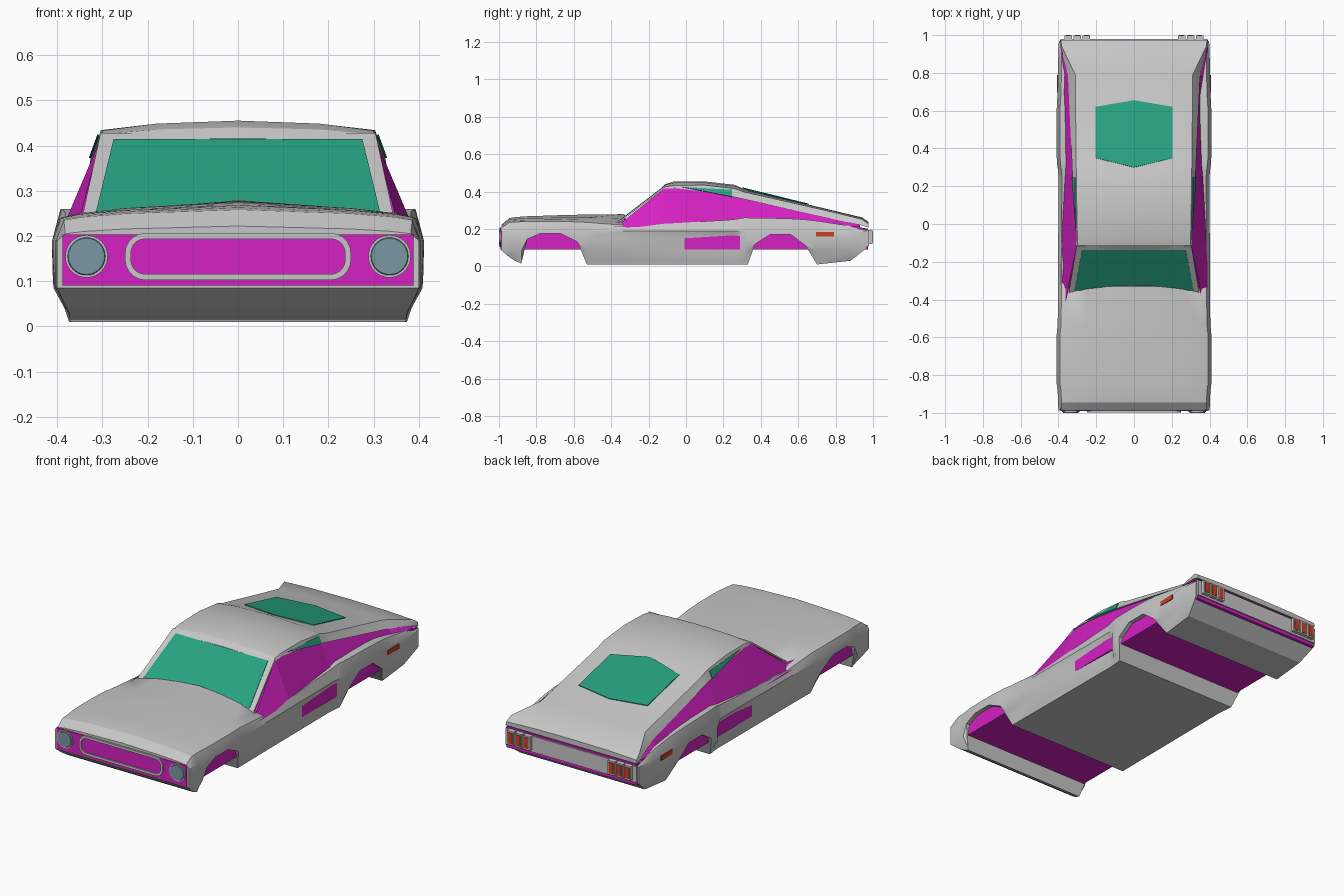
import bpy, bmesh, math
from mathutils import Matrix

if "Cube" in bpy.data.objects:
    bpy.data.objects.remove(bpy.data.objects["Cube"])


def mat(name, r, g, b):
    m = bpy.data.materials.new(name)
    m.diffuse_color = (r, g, b, 1)
    m.use_nodes = True
    m.node_tree.nodes["Principled BSDF"].inputs["Base Color"].default_value = m.diffuse_color
    return m


GREY = mat("body grey", .57, .57, .57)
MAGENTA = mat("core magenta", .66, .015, .54)
GREEN = mat("glass green", .02, .36, .22)
BLUE = mat("lamp blue grey", .19, .31, .37)
RED = mat("lamp red", .62, .05, .015)


def finish(name, bm, material, smooth=None):
    bmesh.ops.remove_doubles(bm, verts=bm.verts, dist=1e-5)
    bmesh.ops.recalc_face_normals(bm, faces=bm.faces)
    me = bpy.data.meshes.new(name)
    bm.to_mesh(me)
    bm.free()
    me.materials.append(material)
    ob = bpy.data.objects.new(name, me)
    bpy.context.collection.objects.link(ob)
    if smooth:
        bpy.ops.object.select_all(action='DESELECT')
        ob.select_set(True)
        bpy.context.view_layer.objects.active = ob
        bpy.ops.object.shade_smooth_by_angle(angle=math.radians(smooth))
    return ob


def loft(name, sections, material, smooth=None):
    """sections: list of (y, half outline from bottom centre to top centre)."""
    bm = bmesh.new()
    rings = []
    for y, half in sections:
        pts = half + [(-x, z) for x, z in half[-2:0:-1]]
        rings.append([bm.verts.new((x, y, z)) for x, z in pts])
    n = len(rings[0])
    for a, b in zip(rings, rings[1:]):
        for i in range(n):
            j = (i + 1) % n
            bm.faces.new((a[i], a[j], b[j], b[i]))
    bm.faces.new(rings[0])
    bm.faces.new(rings[-1])
    return finish(name, bm, material, smooth)


def box(name, x, y, z, material):
    bm = bmesh.new()
    bmesh.ops.create_cube(bm, size=1)
    for v in bm.verts:
        v.co = [lo + (c + .5) * (hi - lo) for c, (lo, hi) in zip(v.co, (x, y, z))]
    return finish(name, bm, material)


def plate(name, polys, material, thick=.004):
    bm = bmesh.new()
    for p in polys:
        bm.faces.new([bm.verts.new(c) for c in p])
    ob = finish(name, bm, material)
    mod = ob.modifiers.new("thickness", 'SOLIDIFY')
    mod.thickness, mod.offset = thick, 0
    return ob


def interp(t, table):
    for (a, va), (b, vb) in zip(table, table[1:]):
        if t <= b:
            return va + (vb - va) * max(0, t - a) / (b - a)
    return table[-1][1]


# Lower body: y, underside, shoulder, crown, lower half width, half width
body = [
    (-.987, .085, .205, .222, .400, .400), (-.945, .05, .235, .258, .403, .403),
    (-.915, .03, .237, .263, .403, .403), (-.88, .015, .239, .266, .405, .405),
    (-.85, .145, .24, .268, .409, .409), (-.78, .175, .24, .270, .411, .411),
    (-.67, .175, .24, .274, .411, .411), (-.58, .13, .238, .276, .409, .409),
    (-.53, .01, .235, .277, .402, .404), (-.33, .01, .220, .279, .396, .402),
    (-.31, .01, .218, .222, .396, .402), (-.04, .01, .232, .232, .389, .401),
    (.25, .01, .250, .250, .380, .400), (.28, .01, .255, .255, .381, .402),
    (.31, .01, .260, .260, .405, .406), (.33, .01, .260, .260, .408, .408),
    (.37, .12, .259, .259, .410, .410), (.45, .17, .258, .258, .411, .411),
    (.56, .17, .255, .255, .411, .411), (.64, .11, .250, .250, .408, .408),
    (.70, .01, .243, .243, .404, .404), (.88, .03, .216, .216, .401, .401),
    (.968, .10, .200, .202, .398, .398)]


def body_half(zb, zt, hc, lo, w):
    prof = [(0, w - .037), (.03, w - .03), (.085, lo), (.15, lo), (.19, w), (zt, w - .018)]
    half = [(0, zb)]
    half += [(interp(z, prof), z) for z in (max(zb, l) for l in (zb, .03, .085, .15, .19))]
    rise = hc - zt
    return half + [(w - .018, zt), (w - .06, zt + .3 * rise), (.25, zt + .62 * rise), (0, hc)]


loft("lower_body", [(r[0], body_half(*r[1:])) for r in body], GREY, 30)

# Inner core: base block and cabin sides
box("core_base", (-.388, .388), (-.991, .972), (.09, .203), MAGENTA)
cabin = [(-.56, .388, .384, .226), (-.34, .390, .350, .238), (-.12, .390, .304, .415),
         (.0, .388, .304, .415), (.26, .380, .306, .390), (.79, .384, .340, .256), (.93, .387, .375, .222)]
loft("core_cabin", [(y, [(0, .2), (xb, .2), (xb, .212), (xt, zt), (0, zt)])
                    for y, xb, xt, zt in cabin], MAGENTA)

# Roof and fastback: y, flange width, flange z, ridge width, ridge z, crown z
roof = [(-.135, .304, .400, .300, .406, .416), (-.11, .306, .415, .300, .425, .440),
        (-.06, .307, .418, .300, .433, .455), (.10, .315, .400, .303, .434, .454),
        (.26, .326, .370, .305, .416, .436), (.31, .328, .359, .306, .398, .413),
        (.79, .350, .252, .311, .289, .298), (.94, .389, .219, .382, .252, .262),
        (.975, .392, .208, .388, .228, .238)]
loft("roof_and_fastback",
     [(y, [(0, zf), (f, zf), (r, e), (r * .6, e + .7 * (c - e)), (0, c)])
      for y, f, zf, r, e, c in roof], GREY, 25)


def roof_z(x, y):
    r, e, c = (interp(y, [(s[0], s[k]) for s in roof]) for k in (3, 4, 5))
    return interp(abs(x), [(0, c), (r * .6, e + .7 * (c - e)), (r, e)])


# Rear window lies on the fastback
plate("rear_window",
      [[(x, y, roof_z(x, y) + .003) for x, y in
        ((0, .30), (s * .205, .35), (s * .205, .62), (0, .655))] for s in (-1, 1)], GREEN)

# Windscreen and its frame
plate("windscreen_frame", [[(-.345, -.36, .236), (.345, -.36, .236),
                            (.304, -.115, .424), (-.304, -.115, .424)]], GREY, .008)
plate("windscreen", [[(-.315, -.352, .248), (.315, -.352, .248),
                      (.275, -.137, .413), (-.275, -.137, .413)]], GREEN)

# Front: grille ring
bm = bmesh.new()
loops = []
for inset in (0, .013):
    rad = .045 - inset
    ring = []
    for k, (sx, sz) in enumerate(((1, 1), (-1, 1), (-1, -1), (1, -1))):
        for i in range(6):
            a = math.radians(90 * k + 18 * i)
            ring.append((sx * .205 + rad * math.cos(a), .1545 + sz * .007 + rad * math.sin(a)))
    loops.append([[bm.verts.new((x, y, z)) for x, z in ring] for y in (-.997, -.988)])
(of, ob_), (nf, nb) = loops
for i in range(24):
    j = (i + 1) % 24
    for a, b in ((of, nf), (nf, nb), (nb, ob_), (ob_, of)):
        bm.faces.new((a[i], a[j], b[j], b[i]))
finish("grille_ring", bm, GREY)


def disc(name, x, r1, r2, y0, y1, material):
    bm = bmesh.new()
    bmesh.ops.create_cone(bm, cap_ends=True, segments=32, radius1=r1, radius2=r2, depth=y1 - y0)
    bm.transform(Matrix.Translation((x, (y0 + y1) / 2, .155)) @ Matrix.Rotation(-math.pi / 2, 4, 'X'))
    finish(name, bm, material, 30)


for s, side in ((-1, "left"), (1, "right")):
    # Headlamps with thin rims
    disc("headlamp_rim_" + side, s * .335, .047, .047, -.996, -.98, GREY)
    disc("headlamp_" + side, s * .335, .040, .0445, -1.0, -.99, BLUE)
    # Quarter glass beneath the roof edge
    plate("quarter_glass_" + side, [[(s * .309, -.02, .424), (s * .310, .245, .409),
                                     (s * .328, .245, .372)]], GREEN)
    # Side marker
    box("side_marker_" + side, sorted((s * .395, s * .407)), (.695, .79), (.16, .185), RED)
    # Tail lamps: three framed bars per side
    for i in range(3):
        cx = s * (.252 + .048 * i)
        box(f"tail_lamp_frame_{side}_{i}", (cx - .02, cx + .02), (.965, .997), (.12, .195), GREY)
        box(f"tail_lamp_{side}_{i}", (cx - .013, cx + .013), (.99, 1.0), (.128, .187), RED)

# Rear panel between the tail lamps
box("rear_panel", (-.39, .39), (.95, .979), (.108, .194), GREY)
